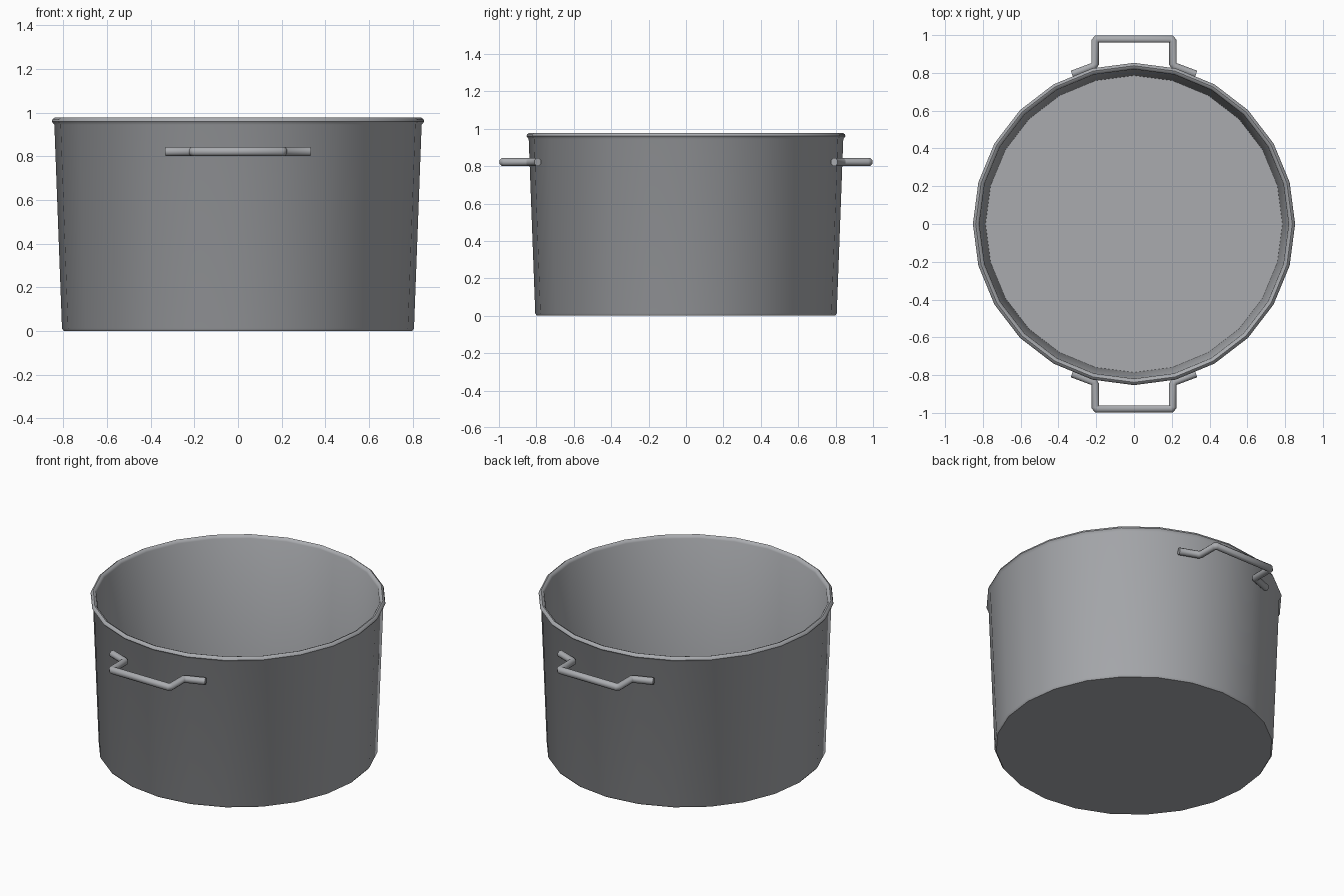
import bpy, bmesh, math
from mathutils import Vector

if "Cube" in bpy.data.objects:
    bpy.data.objects.remove(bpy.data.objects["Cube"])

SIDES = 24

steel = bpy.data.materials.new("grey_steel")
steel.diffuse_color = (0.40, 0.41, 0.43, 1)
steel.use_nodes = True
steel.node_tree.nodes["Principled BSDF"].inputs["Base Color"].default_value = steel.diffuse_color


def finish(bm, name, angle):
    bmesh.ops.recalc_face_normals(bm, faces=bm.faces)
    me = bpy.data.meshes.new(name)
    bm.to_mesh(me)
    bm.free()
    me.materials.append(steel)
    ob = bpy.data.objects.new(name, me)
    bpy.context.collection.objects.link(ob)
    bpy.ops.object.select_all(action='DESELECT')
    ob.select_set(True)
    bpy.context.view_layer.objects.active = ob
    bpy.ops.object.shade_smooth_by_angle(angle=math.radians(angle))
    return ob


def skin(bm, rings):
    """Join successive vertex rings with quads and cap both ends."""
    for a, b in zip(rings, rings[1:]):
        n = len(a)
        for i in range(n):
            bm.faces.new((a[i], a[(i + 1) % n], b[(i + 1) % n], b[i]))
    bm.faces.new(rings[0])
    bm.faces.new(rings[-1])


# Pot body: outer base, wall, rolled rim, inner wall, floor
profile = [(0.797, 0.0), (0.806, 0.012), (0.841, 0.945), (0.853, 0.960),
           (0.849, 0.971), (0.838, 0.978), (0.826, 0.973), (0.819, 0.960),
           (0.786, 0.015)]
bm = bmesh.new()
rings = []
for r, z in profile:
    rings.append([bm.verts.new((r * math.cos(2 * math.pi * i / SIDES),
                                r * math.sin(2 * math.pi * i / SIDES), z))
                  for i in range(SIDES)])
skin(bm, rings)
finish(bm, "pot_body", 40)


# Handles: a round bar swept along a bent path with mitred corners
def handle(name, side):
    half = [(0.328, 0.793), (0.216, 0.835), (0.206, 0.848),
            (0.206, 0.968), (0.196, 0.979)]
    path = [Vector((-x, y, 0)) for x, y in half]
    path += [Vector((x, y, 0)) for x, y in reversed(half)]
    radius, z, n = 0.021, 0.822, 8
    bm = bmesh.new()
    rings = []
    for i, p in enumerate(path):
        d_in = (p - path[max(i - 1, 0)]).normalized()
        d_out = (path[min(i + 1, len(path) - 1)] - p).normalized()
        t = (d_in + d_out).normalized()
        ref = d_in if i else d_out
        out = Vector((-t.y, t.x, 0)) / max(t.dot(ref), 0.5)
        ring = []
        for k in range(n):
            a = 2 * math.pi * (k + 0.5) / n
            v = p + out * radius * math.cos(a)
            ring.append(bm.verts.new((v.x, v.y * side,
                                      z + radius * 1.06 * math.sin(a))))
        rings.append(ring)
    skin(bm, rings)
    finish(bm, name, 50)


handle("back_handle", 1)
handle("front_handle", -1)
